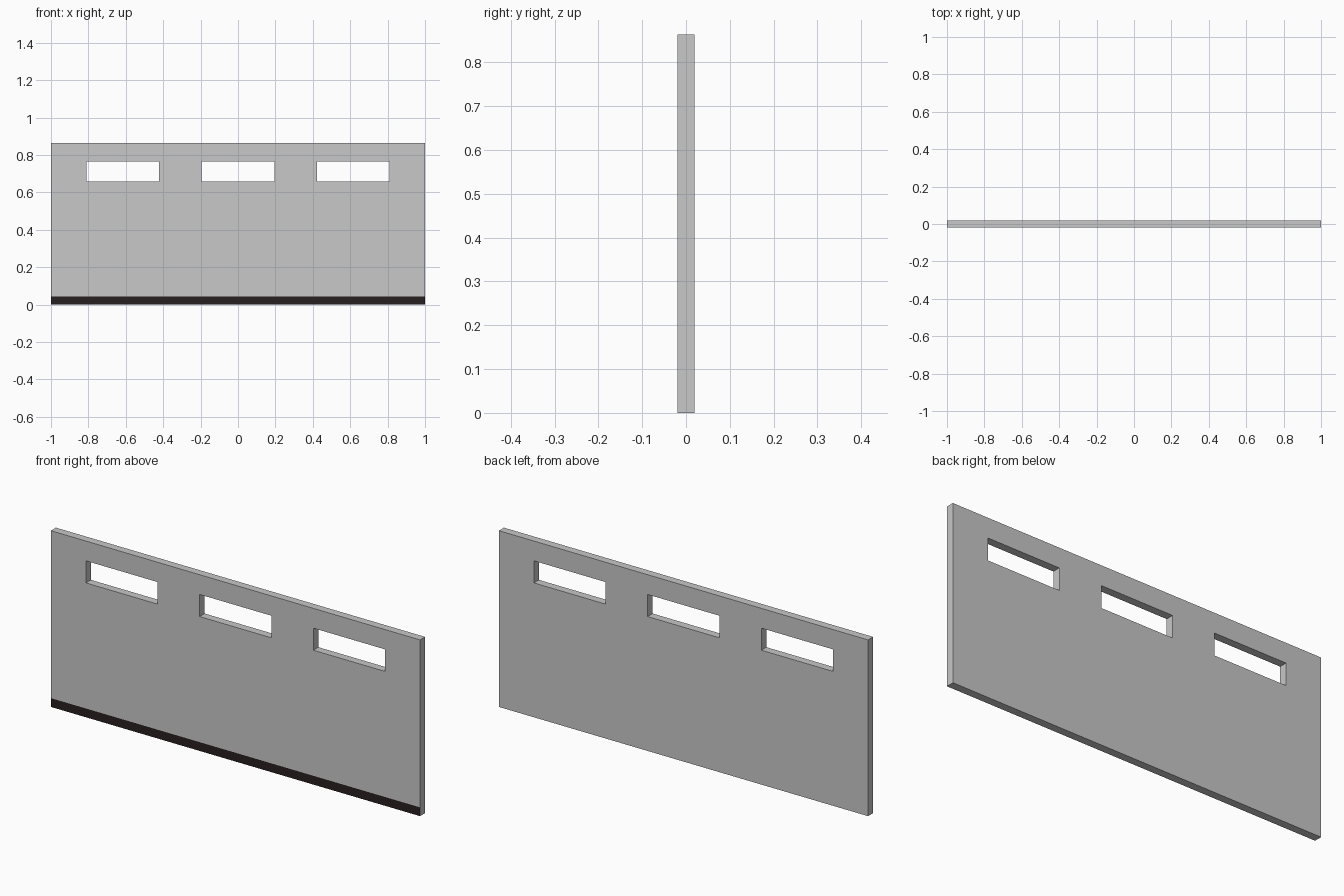
import bpy, bmesh

if "Cube" in bpy.data.objects:
    bpy.data.objects.remove(bpy.data.objects["Cube"])

WIDTH, THICK, HEIGHT = 2.0, 0.039, 0.863
STRIPE_TOP = 0.043


def material(name, rgb):
    m = bpy.data.materials.new(name)
    m.diffuse_color = (*rgb, 1.0)
    m.use_nodes = True
    m.node_tree.nodes["Principled BSDF"].inputs["Base Color"].default_value = m.diffuse_color
    return m


grey = material("light grey", (0.58, 0.58, 0.58))
dark = material("dark brown", (0.022, 0.014, 0.014))


def box(name, size, centre, mats):
    bpy.ops.mesh.primitive_cube_add(size=1, location=centre)
    ob = bpy.context.object
    ob.name = name
    ob.data.transform(ob.matrix_world.Diagonal((*size, 1.0)))
    for m in mats:
        ob.data.materials.append(m)
    return ob


# Wall panel
panel = box("wall_panel", (WIDTH, THICK, HEIGHT), (0, 0, HEIGHT / 2), (grey, dark))

# Dark skirting stripe: cut into the front face only
bm = bmesh.new()
bm.from_mesh(panel.data)
cut_z = STRIPE_TOP - HEIGHT / 2
bmesh.ops.bisect_plane(bm, geom=bm.verts[:] + bm.edges[:] + bm.faces[:],
                       plane_co=(0, 0, cut_z), plane_no=(0, 0, 1))
for f in bm.faces:
    f.material_index = int(f.normal.y < -0.9 and f.calc_center_median().z < cut_z)
bm.to_mesh(panel.data)
bm.free()

# Three window openings
for i, x in enumerate((-0.616, 0.0, 0.616)):
    cutter = box(f"window_cutter_{i + 1}", (0.388, 0.2, 0.108), (x, 0, 0.712), (grey,))
    cutter.hide_render = True
    cutter.hide_set(True)
    mod = panel.modifiers.new(f"window_{i + 1}", "BOOLEAN")
    mod.operation = "DIFFERENCE"
    mod.solver = "EXACT"
    mod.object = cutter
